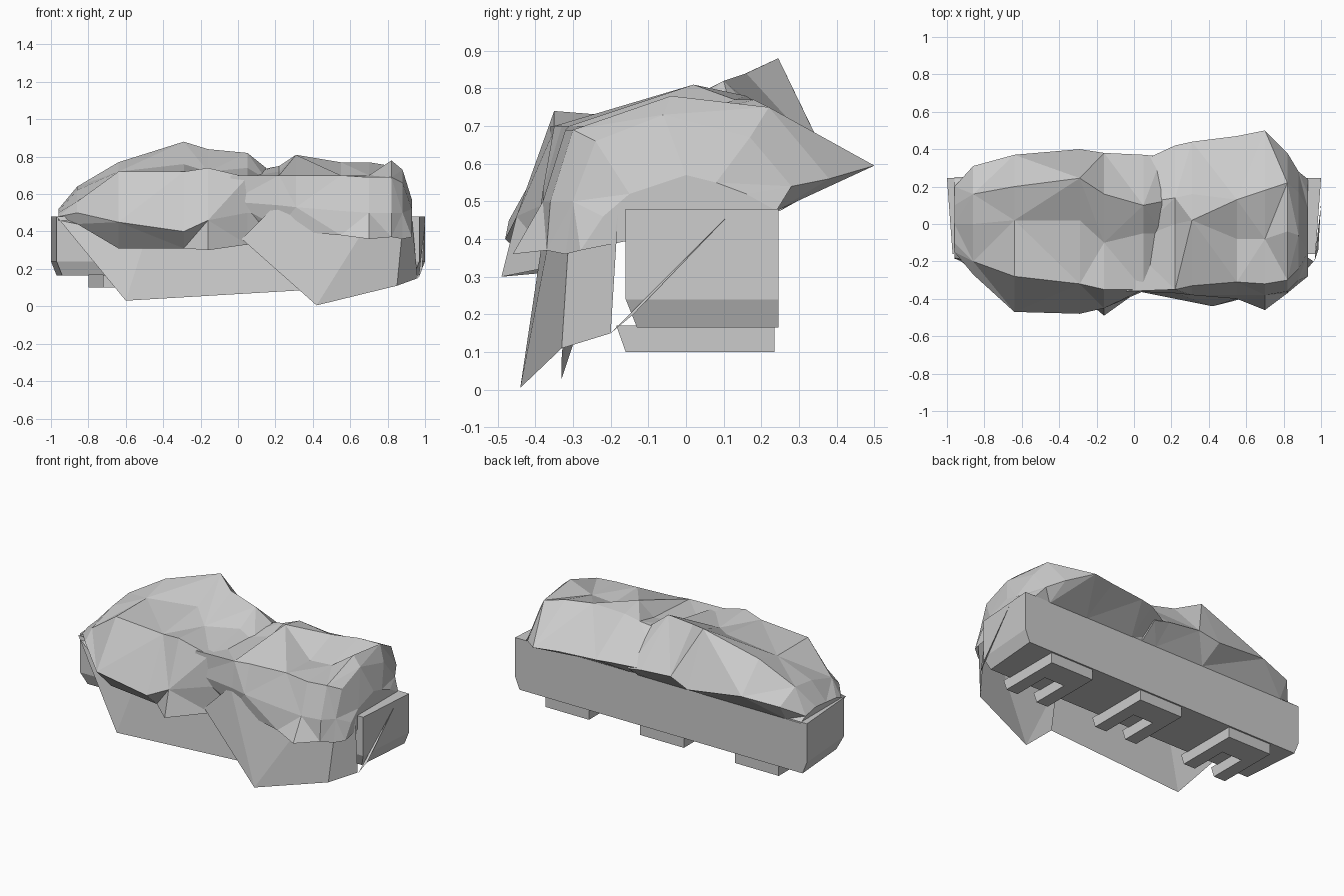
import bpy, bmesh

cube = bpy.data.objects.get("Cube")
if cube:
    bpy.data.objects.remove(cube, do_unlink=True)

grey = bpy.data.materials.new("plain grey")
grey.use_nodes = True
GREY = (0.6, 0.6, 0.6, 1)
grey.diffuse_color = GREY
grey.node_tree.nodes["Principled BSDF"].inputs["Base Color"].default_value = GREY


def finish(name, bm, solid=False):
    """Turn a bmesh into a flat shaded grey object."""
    if solid:
        bmesh.ops.recalc_face_normals(bm, faces=bm.faces)
    mesh = bpy.data.meshes.new(name)
    bm.to_mesh(mesh)
    bm.free()
    mesh.materials.append(grey)
    obj = bpy.data.objects.new(name, mesh)
    bpy.context.collection.objects.link(obj)
    return obj


def stack(name, rings):
    """Solid through rings given as (front half width, back half width, front y, back y, z), centred at x."""
    bm = bmesh.new()
    loops = []
    for centre, front_w, back_w, front, back, z in rings:
        corners = ((-front_w, front), (front_w, front), (back_w, back), (-back_w, back))
        loops.append([bm.verts.new((centre + x, y, z)) for x, y in corners])
    for low, high in zip(loops, loops[1:]):
        for i in range(4):
            j = (i + 1) % 4
            bm.faces.new((low[i], low[j], high[j], high[i]))
    bm.faces.new(loops[0][::-1])
    bm.faces.new(loops[-1])
    return finish(name, bm, solid=True)


def foliage(name, sections, hem):
    """Faceted shell lofted along x; each section runs from the front hem to the back."""
    bm = bmesh.new()
    rows = []
    for x, profile in sections:
        rows.append([bm.verts.new((x, y, z)) for y, z in profile + [hem]])
    for i, (a, b) in enumerate(zip(rows, rows[1:])):
        for j in range(len(a) - 1):
            # alternate the diagonals for a crumpled, leafy surface
            if (i + j) % 2:
                bm.faces.new((a[j], b[j], b[j + 1]))
                bm.faces.new((a[j], b[j + 1], a[j + 1]))
            else:
                bm.faces.new((a[j], b[j], a[j + 1]))
                bm.faces.new((b[j], b[j + 1], a[j + 1]))
    # close both ends
    bm.faces.new(rows[0])
    bm.faces.new(rows[-1][::-1])
    bmesh.ops.triangulate(bm, faces=[f for f in bm.faces if len(f.verts) > 4])
    return finish(name, bm)


def sheet(name, points, faces):
    """Hanging leaf sheet."""
    bm = bmesh.new()
    verts = [bm.verts.new(p) for p in points]
    for face in faces:
        bm.faces.new([verts[i] for i in face])
    return finish(name, bm)


# Planter box with a bevelled lower front and ends
stack("planter_box", [
    (0, .94, .97, -.13, .245, .165),
    (0, .97, 1, -.16, .245, .24),
    (0, .97, 1, -.16, .245, .48),
])

# Three feet, each a U open to the front
for side, centre in (("right", -.65), ("middle", 0), ("left", .65)):
    for end in (-1, 1):
        x = centre + end * .11
        stack(side + "_foot_arm", [
            (x, .04, .04, -.16, .235, .1),
            (x, .04, .04, -.185, .235, .17),
        ])
    stack(side + "_foot_bar", [
        (centre, .07, .07, .08, .235, .1),
        (centre, .07, .07, .08, .235, .17),
    ])

# Bushes
foliage("right_bush", [
    (-.96, [(-.18, .46), (-.15, .48), (-.1, .5), (0, .51), (.1, .52), (.2, .5)]),
    (-.86, [(-.24, .44), (-.27, .5), (-.2, .56), (0, .62), (.16, .64), (.31, .57)]),
    (-.64, [(-.33, .31), (-.47, .45), (-.28, .72), (.02, .72), (.2, .77), (.37, .6)]),
    (-.29, [(-.38, .31), (-.48, .4), (-.32, .72), (.02, .76), (.245, .88), (.4, .56)]),
    (-.16, [(-.49, .3), (-.45, .46), (-.35, .74), (-.1, .72), (.16, .84), (.38, .6)]),
    (.05, [(-.34, .33), (-.36, .5), (-.35, .69), (-.05, .74), (.1, .82), (.37, .58)]),
    (.15, [(-.3, .45), (-.32, .5), (-.3, .62), (-.05, .68), (.12, .74), (.36, .56)]),
], (.25, .475))

foliage("left_bush", [
    (-.04, [(-.32, .5), (-.36, .56), (-.36, .7), (-.1, .68), (.1, .7), (.3, .56)]),
    (.22, [(-.34, .42), (-.37, .54), (-.35, .7), (0, .72), (.14, .75), (.42, .6)]),
    (.31, [(-.36, .4), (-.38, .53), (-.33, .7), (.02, .81), (.16, .78), (.44, .6)]),
    (.55, [(-.4, .38), (-.38, .51), (-.31, .7), (-.08, .69), (.13, .77), (.47, .6)]),
    (.7, [(-.46, .36), (-.38, .5), (-.32, .69), (-.08, .7), (.18, .77), (.5, .595)]),
    (.82, [(-.37, .37), (-.36, .5), (-.3, .69), (-.04, .78), (.22, .75), (.38, .56)]),
    (.88, [(-.32, .36), (-.3, .5), (-.24, .66), (-.06, .73), (.17, .67), (.28, .54)]),
    (.93, [(-.28, .37), (-.22, .46), (-.15, .52), (0, .57), (.08, .55), (.16, .52)]),
], (.24, .475))

# Leaf sheets trailing down over the front
sheet("right_trailing_leaves", [
    (-.97, -.18, .48), (-.6, -.33, .03), (.33, -.33, .085),
    (.3, -.3, .5), (-.45, -.27, .5),
], [(0, 1, 4), (1, 2, 3, 4)])

sheet("left_trailing_leaves", [
    (.02, -.36, .36), (.42, -.44, .005), (.85, -.33, .11), (.96, -.2, .15),
    (.93, -.18, .47), (.88, -.31, .42), (.68, -.36, .42), (.2, -.36, .54),
], [(0, 1, 7), (1, 6, 7), (1, 2, 5, 6), (2, 3, 4, 5)])

# Narrow tendril across the end of the box
sheet("tendril", [
    (.965, -.2, .15), (.985, -.14, .2), (1, .11, .46),
], [(0, 1, 2)])
